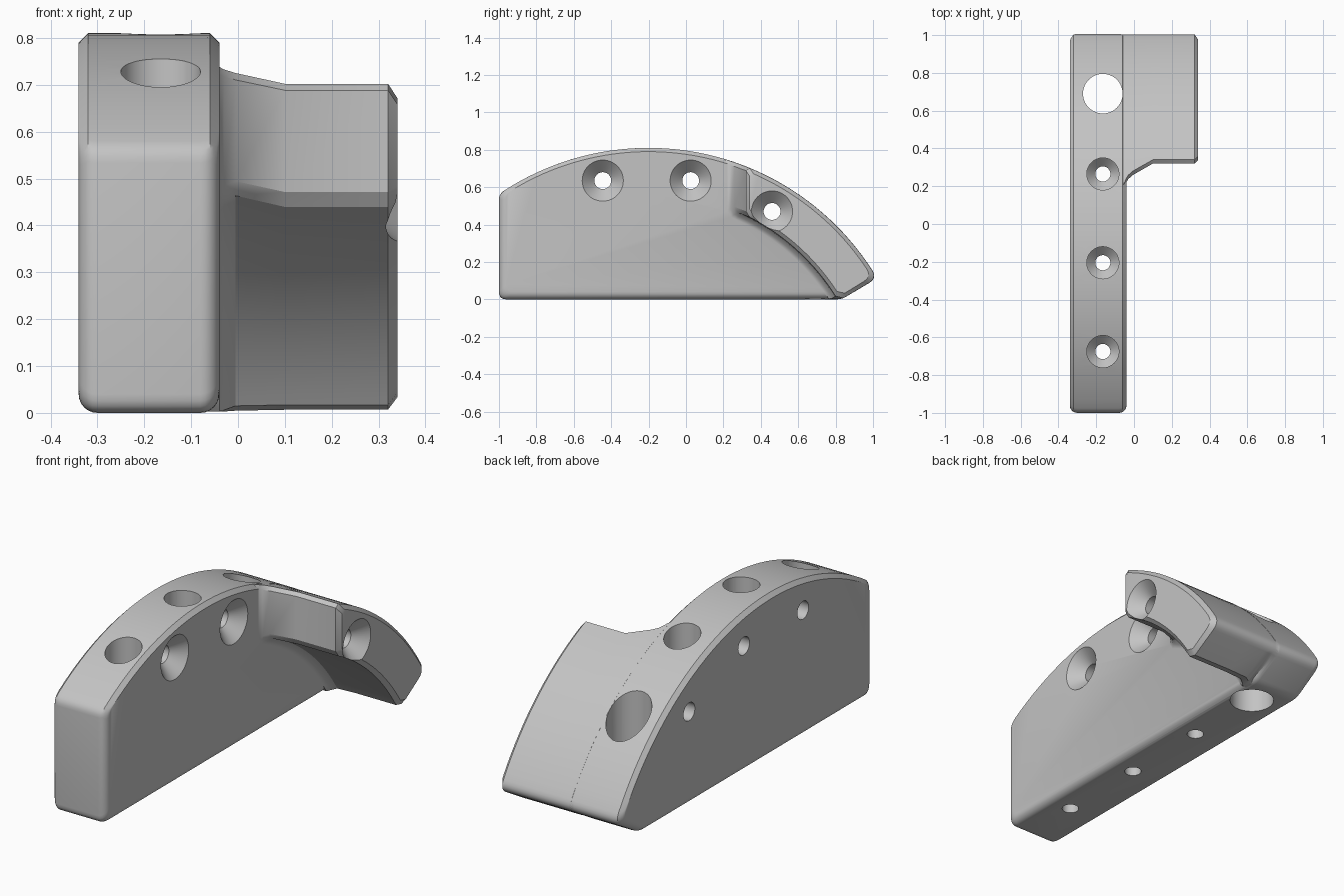
import bpy, bmesh, math
from mathutils import Vector

if "Cube" in bpy.data.objects:
    bpy.data.objects.remove(bpy.data.objects["Cube"], do_unlink=True)

# Shared arc, in the (y, z) plane
CY, CZ, R = -0.2, -0.61, 1.42
NOSE = math.radians(30.6)


def polar(r, a):
    return Vector((CY + r * math.cos(a), CZ + r * math.sin(a)))


def arc(r, a0, a1, n):
    return [polar(r, a0 + (a1 - a0) * i / n) for i in range(1, n)]


def corner(prev, p, nxt, d, n):
    """Ease a corner: n = 1 gives a chamfer, more gives a round."""
    s = p + (prev - p).normalized() * d
    e = p + (nxt - p).normalized() * d
    return [s * (1 - t) ** 2 + p * (2 * t * (1 - t)) + e * t ** 2
            for t in (i / n for i in range(n + 1))]


def loft(name, rings):
    """Closed solid through rings with equal point counts."""
    bm = bmesh.new()
    rows = [[bm.verts.new(p) for p in ring] for ring in rings]
    n = len(rows[0])
    for a, b in zip(rows, rows[1:]):
        for i in range(n):
            j = (i + 1) % n
            bm.faces.new((a[i], a[j], b[j], b[i]))
    bm.faces.new(rows[0])
    bm.faces.new(rows[-1])
    bmesh.ops.recalc_face_normals(bm, faces=bm.faces)
    me = bpy.data.meshes.new(name)
    bm.to_mesh(me)
    bm.free()
    ob = bpy.data.objects.new(name, me)
    bpy.context.collection.objects.link(ob)
    return ob


def at_x(x, pts):
    return [(x, p.x, p.y) for p in pts]


def body_section(a, b):
    """Arched side profile; a insets the arch, b insets the other sides."""
    r, nose = R - a, NOSE + b / 1.3
    y0 = -1 + b
    bottom = Vector((y0, b))
    top = Vector((y0, CZ + math.sqrt(r * r - (y0 - CY) ** 2)))
    front = math.atan2(top.y - CZ, top.x - CY)
    tip = polar(r, nose)
    low = polar((b - CZ) / math.sin(nose), nose)
    a0, a1 = front - 0.03 / r, nose + 0.05 / r
    return (corner(low, bottom, top, 0.04, 5)
            + corner(bottom, top, polar(r, a0), 0.03, 4)
            + arc(r, a0, a1, 44)
            + corner(polar(r, a1), tip, low, 0.05, 6)
            + corner(tip, low, bottom, 0.03, 4))


def wing_section(fy, ri, c):
    """Curved slab profile with a vertical front at fy, inset by c."""
    ro, ri, nose = R - 0.001 - c, ri + c, NOSE + (c + 0.001) / 1.3
    ao, ai = (math.acos((fy + c - CY) / r) for r in (ro, ri))
    under, top = polar(ri, ai), polar(ro, ao)
    tip, low = polar(ro, nose), polar(ri, nose)
    o0, o1 = ao - 0.022 / ro, nose + 0.05 / ro
    i0, i1 = nose + 0.03 / ri, ai - 0.022 / ri
    pts = (corner(polar(ri, i1), under, top, 0.022, 1)
           + corner(under, top, polar(ro, o0), 0.022, 1)
           + arc(ro, o0, o1, 26)
           + corner(polar(ro, o1), tip, low, 0.05, 6)
           + corner(tip, low, polar(ri, i0), 0.03, 1)
           + arc(ri, i0, i1, 26))
    return [Vector((p.x, max(p.y, 0.003))) for p in pts]


# Upright body: chamfered along the arch, rounded elsewhere
ROUND = 0.04
side = []
for k in range(7):
    th = math.radians(15 * k)
    t = ROUND * (1 - math.cos(th))
    side.append((t, max(0, 0.02 - t), ROUND * (1 - math.sin(th))))
rings = [at_x(-0.34 + t, body_section(a, b)) for t, a, b in side]
rings += [at_x(-0.04 - t, body_section(a, b)) for t, a, b in reversed(side)]
bracket = loft("bracket_body", rings)

# Side wing, blended into the body: x, front y, inner radius, inset
stations = [(-0.1, 0.12, 1.14, 0), (-0.05, 0.2, 1.14, 0),
            (-0.04, 0.222, 1.14, 0), (-0.03, 0.238, 1.158, 0),
            (-0.005, 0.26, 1.176, 0), (0.1, 0.32, 1.18, 0),
            (0.32, 0.32, 1.18, 0), (0.34, 0.32, 1.18, 0.02)]
wing = loft("side_wing", [at_x(x, wing_section(fy, ri, c))
                          for x, fy, ri, c in stations])


def combine(tool, operation):
    mod = bracket.modifiers.new("combine", "BOOLEAN")
    mod.operation, mod.solver, mod.object = operation, "EXACT", tool
    bpy.context.view_layer.objects.active = bracket
    bpy.ops.object.modifier_apply(modifier=mod.name)
    bpy.data.objects.remove(tool, do_unlink=True)


def drill(place, profile, n=48):
    """Cut a turned hole; profile is (radius, distance along axis)."""
    angles = [math.tau * i / n for i in range(n)]
    combine(loft("hole_cutter", [[place(r * math.cos(a), r * math.sin(a), h)
                                  for a in angles] for r, h in profile]),
            "DIFFERENCE")


combine(wing, "UNION")

# Counterbored holes down through the arch
for y in (-0.675, -0.205, 0.265):
    drill(lambda u, v, h: (-0.165 + u, y + v, h),
          [(0.04, -0.1), (0.04, 0.205), (0.085, 0.25), (0.085, 1)])

# Large plain hole near the nose
drill(lambda u, v, h: (-0.165 + u, 0.69 + v, h), [(0.105, -0.1), (0.105, 1)])

# Countersunk holes across the body and the wing
for x, y, z in ((-0.04, -0.445, 0.635), (-0.04, 0.025, 0.635),
                (0.34, 0.46, 0.47)):
    drill(lambda u, v, h: (h, y + u, z + v),
          [(0.045, -0.5), (0.045, x - 0.065), (0.11, x), (0.13, x + 0.02)])

# One grey finish
grey = bpy.data.materials.new("plain grey")
grey.use_nodes = True
colour = (0.55, 0.55, 0.55, 1)
grey.diffuse_color = colour
grey.node_tree.nodes["Principled BSDF"].inputs["Base Color"].default_value = colour
bracket.data.materials.clear()
bracket.data.materials.append(grey)

bpy.ops.object.select_all(action="DESELECT")
bracket.select_set(True)
bpy.context.view_layer.objects.active = bracket
bpy.ops.object.shade_smooth_by_angle(angle=math.radians(30))
